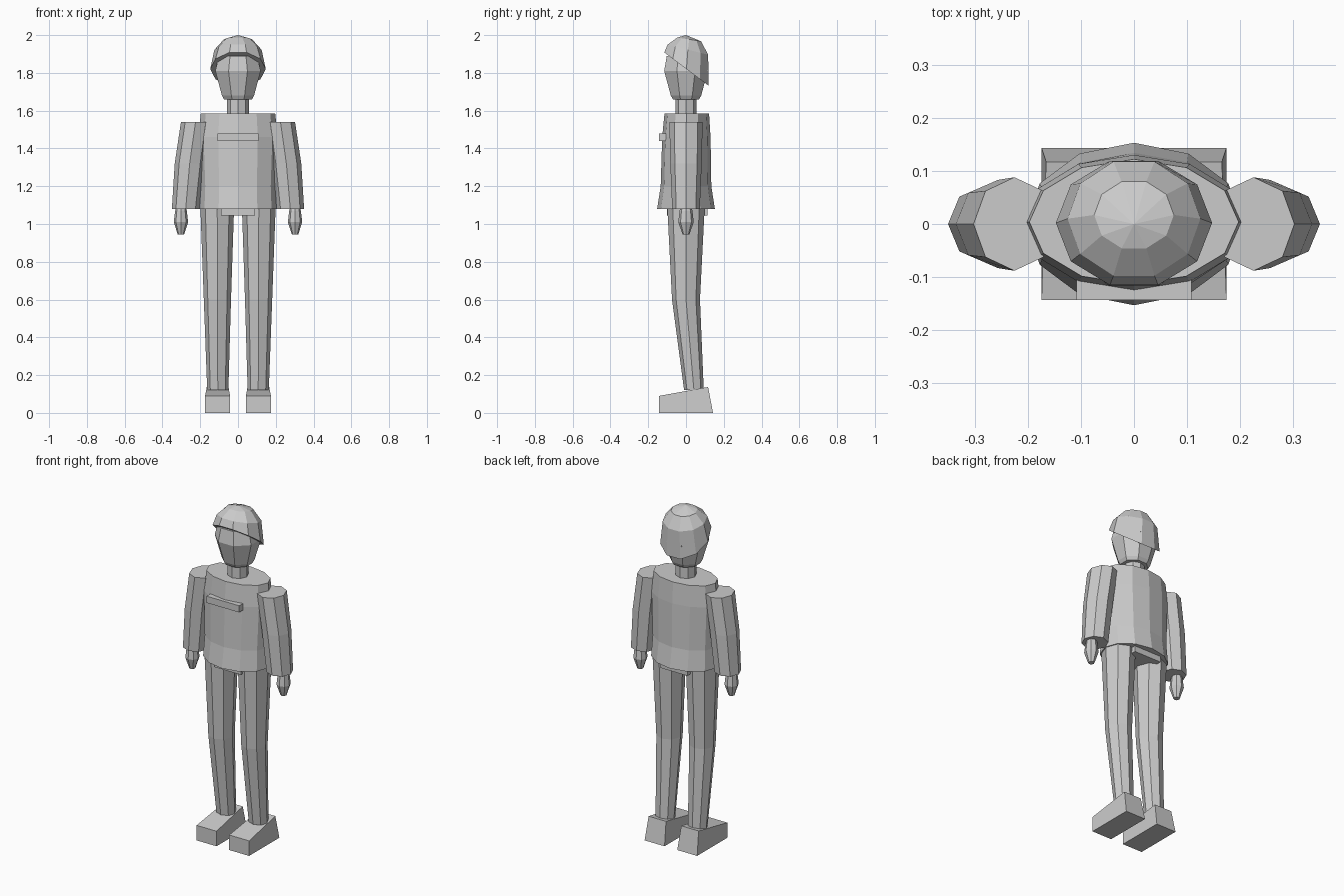
import bpy, bmesh
from math import cos, sin, pi

old = bpy.data.objects.get("Cube")
if old:
    bpy.data.objects.remove(old, do_unlink=True)

grey = bpy.data.materials.new("plain grey")
grey.use_nodes = True
colour = (0.6, 0.6, 0.6, 1)
grey.diffuse_color = colour
grey.node_tree.nodes["Principled BSDF"].inputs["Base Color"].default_value = colour


def finish(name, bm):
    bmesh.ops.recalc_face_normals(bm, faces=bm.faces[:])
    mesh = bpy.data.meshes.new(name)
    bm.to_mesh(mesh)
    bm.free()
    mesh.materials.append(grey)
    obj = bpy.data.objects.new(name, mesh)
    bpy.context.collection.objects.link(obj)
    return obj


def loft(name, rings, sides, turn=0, apex=None):
    """Skin rings of (z, centre x, centre y, radius x, radius y, back slope)."""
    bm = bmesh.new()
    loops = []
    for z, cx, cy, rx, ry, slope in rings:
        loop = []
        for i in range(sides):
            a = 2 * pi * i / sides + turn
            y = cy + ry * sin(a)
            loop.append(bm.verts.new((cx + rx * cos(a), y, z - slope * y)))
        loops.append(loop)
    for low, high in zip(loops, loops[1:]):
        for i in range(sides):
            j = (i + 1) % sides
            bm.faces.new((low[i], low[j], high[j], high[i]))
    bm.faces.new(loops[0])
    if apex:
        tip = bm.verts.new(apex)
        for i in range(sides):
            bm.faces.new((loops[-1][i], loops[-1][(i + 1) % sides], tip))
    else:
        bm.faces.new(loops[-1])
    return finish(name, bm)


def box(name, low, high):
    bm = bmesh.new()
    bmesh.ops.create_cube(bm, size=1)
    for v in bm.verts:
        v.co = [(a + b) / 2 + c * (b - a) for a, b, c in zip(low, high, v.co)]
    return finish(name, bm)


# Jacket body and its flat chest strip
loft("jacket", [(1.08, 0, 0, 0.205, 0.153, 0), (1.2, 0, 0, 0.2, 0.134, 0),
                (1.46, 0, 0.002, 0.21, 0.128, 0),
                (1.585, 0, 0.004, 0.197, 0.118, 0)], 12)
box("chest_strip", (-0.108, -0.143, 1.44), (0.108, -0.1, 1.48))
box("hips", (-0.09, -0.1, 1.045), (0.09, 0.115, 1.12))

# Neck, head and tilted cap
loft("neck", [(1.56, 0, 0, 0.058, 0.056, 0), (1.7, 0, 0, 0.058, 0.056, 0)], 8)
loft("head", [(1.66, 0, 0, 0.08, 0.075, 0), (1.68, 0, 0, 0.092, 0.087, 0),
              (1.81, 0, 0, 0.13, 0.125, 0), (1.89, 0, 0, 0.11, 0.11, 0)],
     8, pi / 8)
loft("cap", [(1.822, 0, 0.002, 0.147, 0.123, 0.75),
             (1.925, 0, 0.01, 0.125, 0.113, 0.25),
             (1.98, 0, 0.017, 0.075, 0.066, 0.16)], 10, 0, (0, 0, 2))

# Paired limbs
for side, s in (("left", 1), ("right", -1)):
    loft(side + "_sleeve", [(1.08, 0.277 * s, 0, 0.073, 0.073, 0),
                            (1.32, 0.256 * s, 0, 0.079, 0.083, 0),
                            (1.54, 0.225 * s, 0, 0.077, 0.088, 0)], 8)
    loft(side + "_hand", [(0.945, 0.302 * s, 0, 0.017, 0.018, 0),
                          (1.01, 0.302 * s, 0, 0.038, 0.041, 0),
                          (1.07, 0.302 * s, 0, 0.031, 0.034, 0),
                          (1.1, 0.302 * s, 0, 0.022, 0.025, 0)], 8,
         0, (0.302 * s, 0, 1.11))
    loft(side + "_leg", [(0.12, 0.107 * s, 0.042, 0.056, 0.052, 0),
                         (0.6, 0.109 * s, 0, 0.072, 0.074, 0),
                         (1.11, 0.11 * s, 0, 0.09, 0.1, 0)], 8)
    # Wedge shoe: high narrow heel, low toe
    shoe = box(side + "_shoe", (0.108 * s - 0.066, -0.143, 0),
               (0.108 * s + 0.066, 0.143, 0.09))
    for v in shoe.data.vertices:
        if v.co.z > 0.05 and v.co.y > 0:
            v.co.z, v.co.y = 0.137, 0.117
            v.co.x = 0.108 * s + (v.co.x - 0.108 * s) * 0.87
